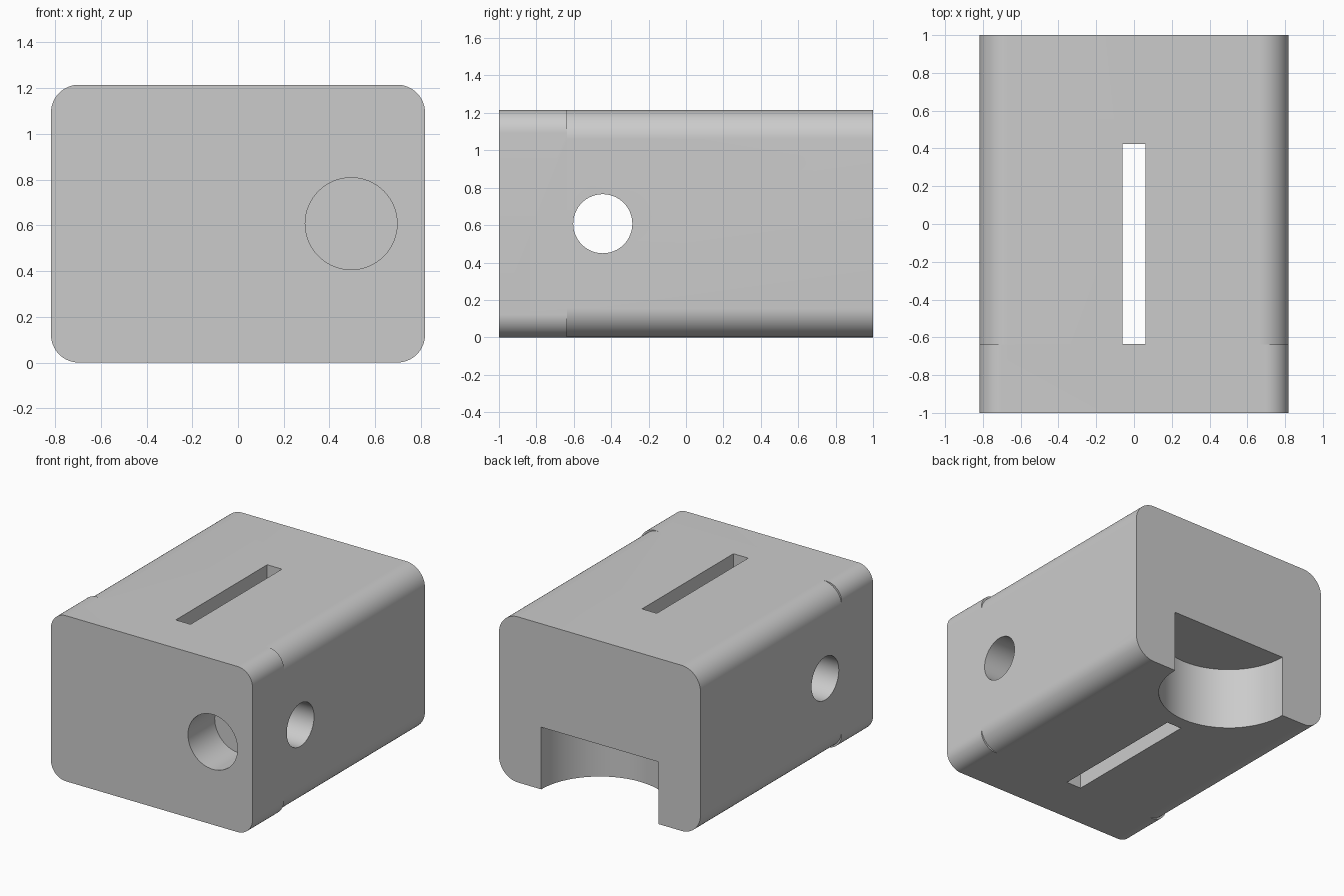
import bpy, bmesh, math
from mathutils import Matrix

if "Cube" in bpy.data.objects:
    bpy.data.objects.remove(bpy.data.objects["Cube"])

W, H = 1.636, 1.215          # block width and height
MID = H / 2
SEAM = -0.637                # where the corner radius changes


def make_object(name, bm):
    mesh = bpy.data.meshes.new(name)
    bmesh.ops.recalc_face_normals(bm, faces=bm.faces)
    bm.to_mesh(mesh)
    bm.free()
    obj = bpy.data.objects.new(name, mesh)
    bpy.context.collection.objects.link(obj)
    return obj


def rounded_bar(name, y0, y1, r, steps=16):
    """Rounded rectangle in XZ, extruded along Y."""
    bm = bmesh.new()
    verts = []
    for i, (sx, sz) in enumerate([(1, 1), (-1, 1), (-1, -1), (1, -1)]):
        for k in range(steps + 1):
            a = math.pi / 2 * (i + k / steps)
            verts.append(bm.verts.new((sx * (W / 2 - r) + r * math.cos(a), y0,
                                       MID + sz * (MID - r) + r * math.sin(a))))
    face = bm.faces.new(verts)
    out = bmesh.ops.extrude_face_region(bm, geom=[face], use_keep_orig=True)
    moved = [g for g in out["geom"] if isinstance(g, bmesh.types.BMVert)]
    bmesh.ops.translate(bm, verts=moved, vec=(0, y1 - y0, 0))
    return make_object(name, bm)


def cylinder(name, loc, r, depth, axis):
    rot = {"x": Matrix.Rotation(math.pi / 2, 4, "Y"),
           "y": Matrix.Rotation(math.pi / 2, 4, "X"),
           "z": Matrix.Identity(4)}[axis]
    bm = bmesh.new()
    bmesh.ops.create_cone(bm, cap_ends=True, segments=64, radius1=r, radius2=r,
                          depth=depth, matrix=Matrix.Translation(loc) @ rot)
    return make_object(name, bm)


def box(name, loc, size):
    bm = bmesh.new()
    bmesh.ops.create_cube(bm, size=1, matrix=Matrix.Translation(loc)
                          @ Matrix.Diagonal((*size, 1)))
    return make_object(name, bm)


def combine(target, tool, operation):
    tool.hide_render = True
    mod = target.modifiers.new(tool.name, "BOOLEAN")
    mod.object, mod.operation, mod.solver = tool, operation, "EXACT"
    bpy.context.view_layer.objects.active = target
    bpy.ops.object.modifier_apply(modifier=mod.name)
    bpy.data.objects.remove(tool)


# Block: main body plus front end with a slightly tighter corner radius
body = rounded_bar("block_body", SEAM, 1, 0.155)
combine(body, rounded_bar("front_end", -1, SEAM, 0.122), "UNION")

# Blind hole in the front, cross hole, vertical slot and rear half-round pocket
cutters = [
    cylinder("front_hole", (0.495, -1, MID), 0.201, 0.62, "y"),
    cylinder("cross_hole", (0, -0.445, MID), 0.158, 2, "x"),
    box("slot", (0, -0.106, MID), (0.12, 1.06, 2)),
    cylinder("rear_pocket", (0, 1, 0), 0.475, 0.912, "z"),
]
for cutter in cutters:
    combine(body, cutter, "DIFFERENCE")

# Smooth curved walls, crisp edges
body.select_set(True)
bpy.context.view_layer.objects.active = body
bpy.ops.object.shade_smooth_by_angle(angle=math.radians(30))
